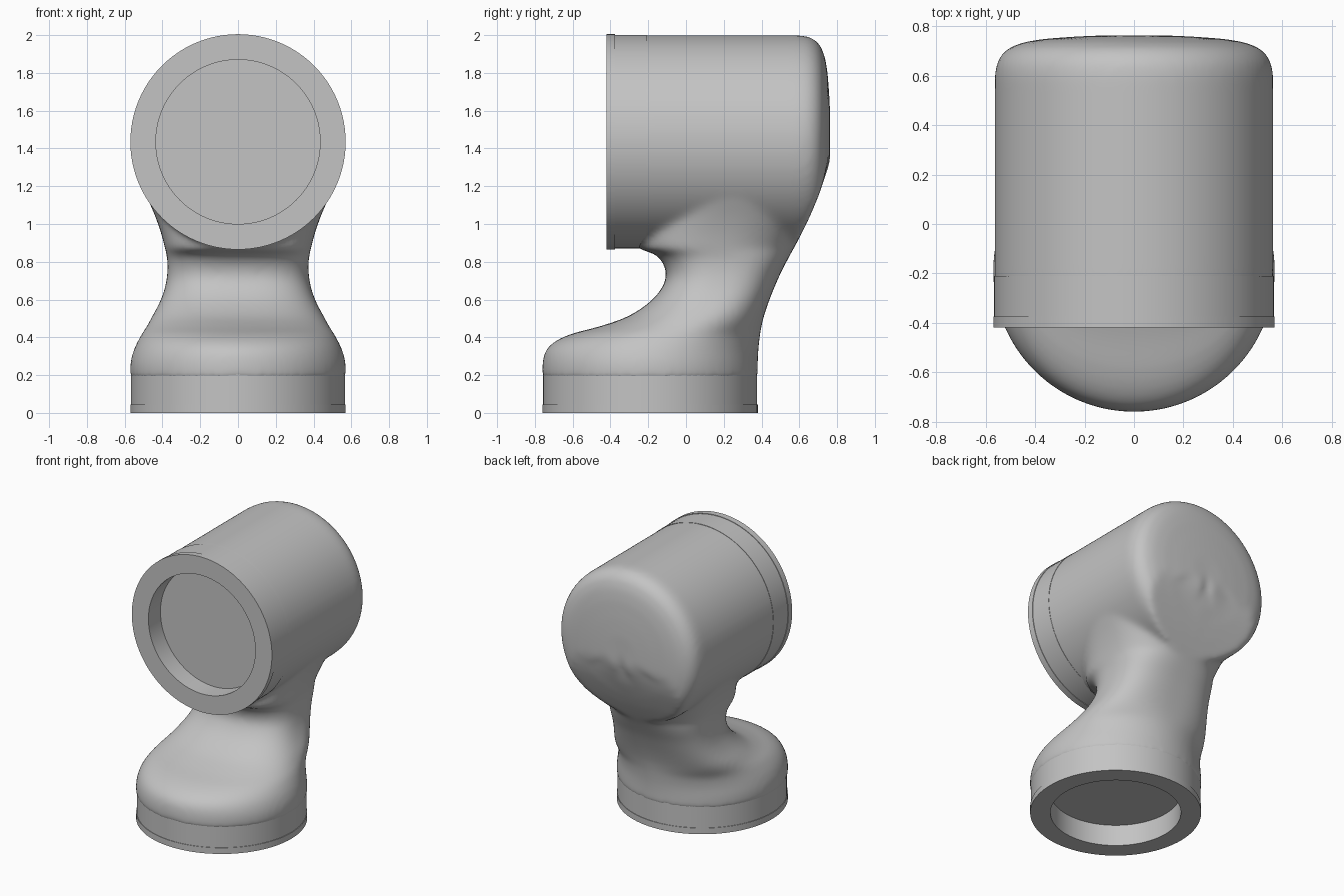
import bpy, bmesh, math
from mathutils import Vector, Matrix

cube = bpy.data.objects.get("Cube")
if cube:
    bpy.data.objects.remove(cube, do_unlink=True)

GREY = (0.55, 0.55, 0.55, 1)
material = bpy.data.materials.new("light grey")
material.use_nodes = True
material.diffuse_color = GREY
material.node_tree.nodes["Principled BSDF"].inputs["Base Color"].default_value = GREY

SIDES = 96
HEAD_Z = 1.435
BASE_Y = -0.19


def make_object(name, bm):
    bmesh.ops.recalc_face_normals(bm, faces=bm.faces)
    mesh = bpy.data.meshes.new(name)
    bm.to_mesh(mesh)
    bm.free()
    mesh.materials.append(material)
    obj = bpy.data.objects.new(name, mesh)
    bpy.context.collection.objects.link(obj)
    return obj


def skin(bm, rings):
    """Join closed rings of points into a capped tube."""
    loops = [[bm.verts.new(p) for p in ring] for ring in rings]
    for a, b in zip(loops, loops[1:]):
        for i in range(SIDES):
            j = (i + 1) % SIDES
            bm.faces.new((a[i], a[j], b[j], b[i]))
    for loop in (loops[0], loops[-1]):
        centre = bm.verts.new(sum((v.co for v in loop), Vector()) / SIDES)
        for i in range(SIDES):
            bm.faces.new((loop[i], loop[(i + 1) % SIDES], centre))


def lathe(profile):
    """Rings about the z axis from (radius, height) pairs."""
    turn = [math.tau * i / SIDES for i in range(SIDES)]
    return [[Vector((r * math.cos(t), r * math.sin(t), h)) for t in turn]
            for r, h in profile]


def section(z, front, back, half, power):
    """Horizontal superellipse between a front and a back limit."""
    ring = []
    for i in range(SIDES):
        t = math.tau * i / SIDES
        c, s = math.cos(t), math.sin(t)
        x = math.copysign(abs(c) ** (2 / power), c) * half
        y = math.copysign(abs(s) ** (2 / power), s) * (back - front) / 2
        ring.append(Vector((x, y + (front + back) / 2, z)))
    return ring


def smooth_rows(rows, steps=5):
    """Catmull-Rom interpolation of the section table."""
    out = []
    for k in range(len(rows) - 1):
        quad = [rows[max(k - 1, 0)], rows[k], rows[k + 1], rows[min(k + 2, len(rows) - 1)]]
        for n in range(steps):
            t = n / steps
            out.append([b + t / 2 * (c - a + t * (2*a - 5*b + 4*c - d + t * (3*(b - c) + d - a)))
                        for a, b, c, d in zip(*quad)])
    return out + [rows[-1]]


# Neck sections: height, front, back, half width, squareness
neck = smooth_rows([
    (0.18, -0.76, 0.38, 0.57, 2),
    (0.26, -0.76, 0.38, 0.57, 2),
    (0.33, -0.742, 0.383, 0.553, 2),
    (0.38, -0.69, 0.388, 0.53, 2.05),
    (0.42, -0.60, 0.393, 0.508, 2.1),
    (0.46, -0.45, 0.40, 0.482, 2.25),
    (0.51, -0.31, 0.412, 0.455, 2.4),
    (0.58, -0.20, 0.435, 0.417, 2.6),
    (0.65, -0.135, 0.462, 0.39, 2.7),
    (0.72, -0.105, 0.492, 0.376, 2.7),
    (0.79, -0.12, 0.527, 0.373, 2.7),
    (0.84, -0.165, 0.553, 0.379, 2.6),
    (0.87, -0.24, 0.57, 0.386, 2.5),
    (0.95, -0.24, 0.612, 0.407, 2.5),
    (1.05, -0.22, 0.66, 0.442, 2.5),
    (1.2, -0.2, 0.72, 0.505, 2.4),
    (1.32, -0.2, 0.748, 0.53, 2.3),
])


def back_limit(z):
    for a, b in zip(neck, neck[1:]):
        if a[0] <= z <= b[0]:
            return a[2] + (b[2] - a[2]) * (z - a[0]) / (b[0] - a[0])
    return 1.0


# Blended body: neck plus a horizontal barrel with a rounded back
bm = bmesh.new()
skin(bm, [section(*row) for row in neck])
barrel = [(0.564, -0.26), (0.564, 0.1), (0.564, 0.4), (0.564, 0.5), (0.564, 0.6),
          (0.557, 0.65), (0.535, 0.69), (0.5, 0.717), (0.44, 0.738),
          (0.36, 0.75), (0.24, 0.759), (0.12, 0.764)]
rings = lathe(barrel)
for ring in rings:
    for p in ring:
        x, z, y = p
        z += HEAD_Z
        p[:] = x, min(y, back_limit(z)), z
skin(bm, rings)
body = make_object("elbow_body", bm)
remesh = body.modifiers.new("blend", 'REMESH')
remesh.mode = 'VOXEL'
remesh.voxel_size = 0.017
remesh.use_smooth_shade = True
relax = body.modifiers.new("relax", 'SMOOTH')
relax.factor = 0.5
relax.iterations = 14


# Mounting collars, each with a lip and a round recess
def collar(name, depth, matrix):
    bm = bmesh.new()
    skin(bm, lathe([(0.43, depth), (0.435, depth), (0.435, 0), (0.57, 0), (0.57, 0.045),
                    (0.566, 0.045), (0.566, depth + 0.07), (0.5, depth + 0.07)]))
    bm.transform(matrix)
    obj = make_object(name, bm)
    bpy.ops.object.select_all(action='DESELECT')
    obj.select_set(True)
    bpy.context.view_layer.objects.active = obj
    bpy.ops.object.shade_smooth_by_angle(angle=math.radians(30))


collar("base_collar", 0.155, Matrix.Translation((0, BASE_Y, 0)))
collar("head_collar", 0.14, Matrix.Translation((0, -0.42, HEAD_Z))
       @ Matrix.Rotation(-math.pi / 2, 4, 'X'))
